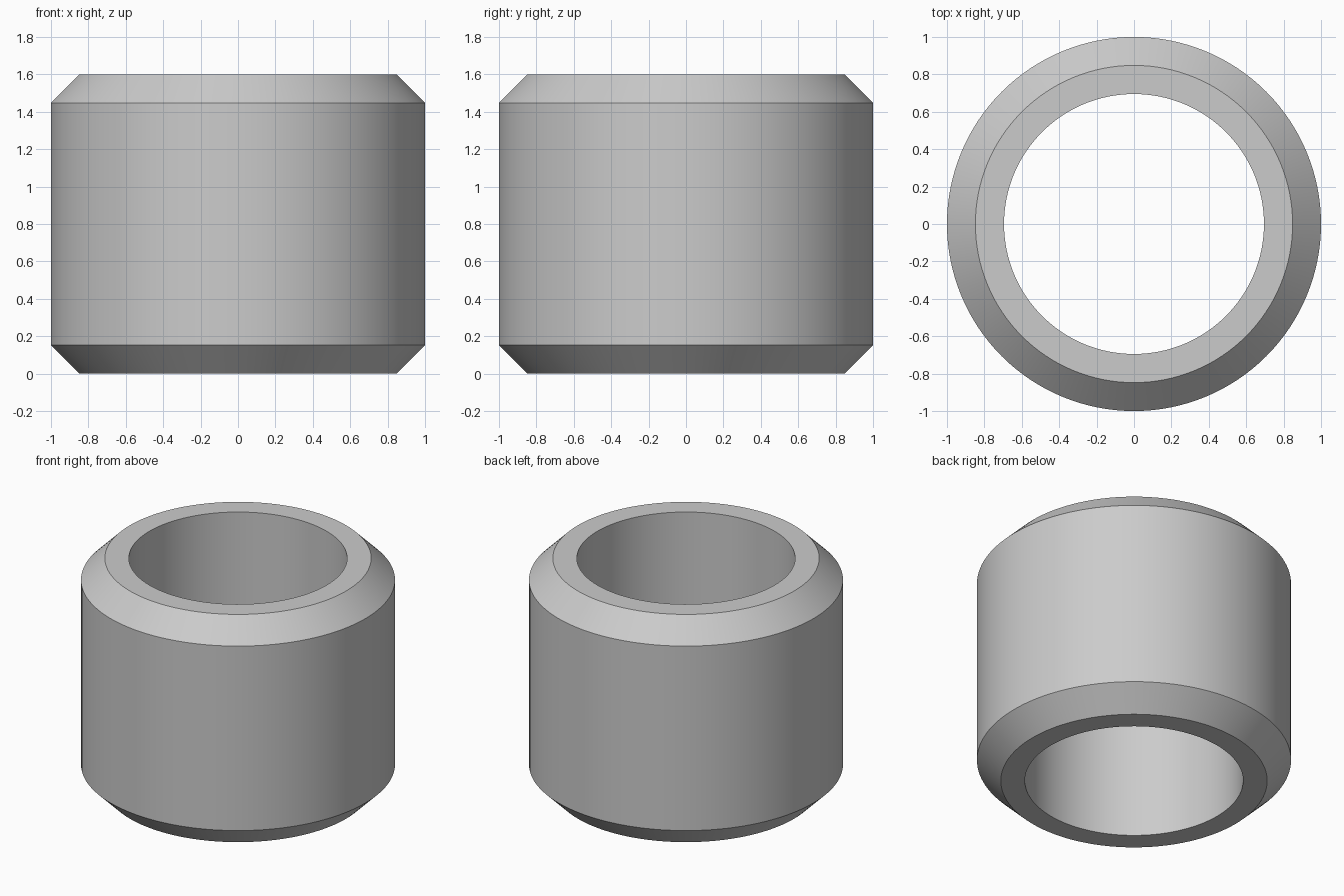
import bpy
import bmesh
import math

cube = bpy.data.objects.get("Cube")
if cube:
    bpy.data.objects.remove(cube, do_unlink=True)

# Plain grey metal
grey = bpy.data.materials.new("light_grey")
grey.use_nodes = True
colour = (0.6, 0.6, 0.6, 1)
grey.diffuse_color = colour
grey.node_tree.nodes["Principled BSDF"].inputs["Base Color"].default_value = colour

# Main dimensions
OUTER, BORE, HEIGHT, CHAMFER = 1.0, 0.695, 1.6, 0.152
SIDES = 128

# Closed wall section: radius, height
section = [
    (BORE, 0),
    (OUTER - CHAMFER, 0),
    (OUTER, CHAMFER),
    (OUTER, HEIGHT - CHAMFER),
    (OUTER - CHAMFER, HEIGHT),
    (BORE, HEIGHT),
]

# Revolve the section around z
bm = bmesh.new()
verts = [bm.verts.new((r, 0, z)) for r, z in section]
edges = [bm.edges.new((v, verts[i - 1])) for i, v in enumerate(verts)]
bmesh.ops.spin(bm, geom=verts + edges, cent=(0, 0, 0), axis=(0, 0, 1),
               angle=math.tau, steps=SIDES, use_merge=True)
bmesh.ops.remove_doubles(bm, verts=bm.verts, dist=0.0001)
bmesh.ops.recalc_face_normals(bm, faces=bm.faces)

mesh = bpy.data.meshes.new("chamfered_sleeve")
bm.to_mesh(mesh)
bm.free()
mesh.materials.append(grey)

sleeve = bpy.data.objects.new("chamfered_sleeve", mesh)
bpy.context.collection.objects.link(sleeve)

# Smooth round walls, crisp chamfer edges
bpy.ops.object.select_all(action="DESELECT")
sleeve.select_set(True)
bpy.context.view_layer.objects.active = sleeve
bpy.ops.object.shade_smooth_by_angle(angle=math.radians(30))
